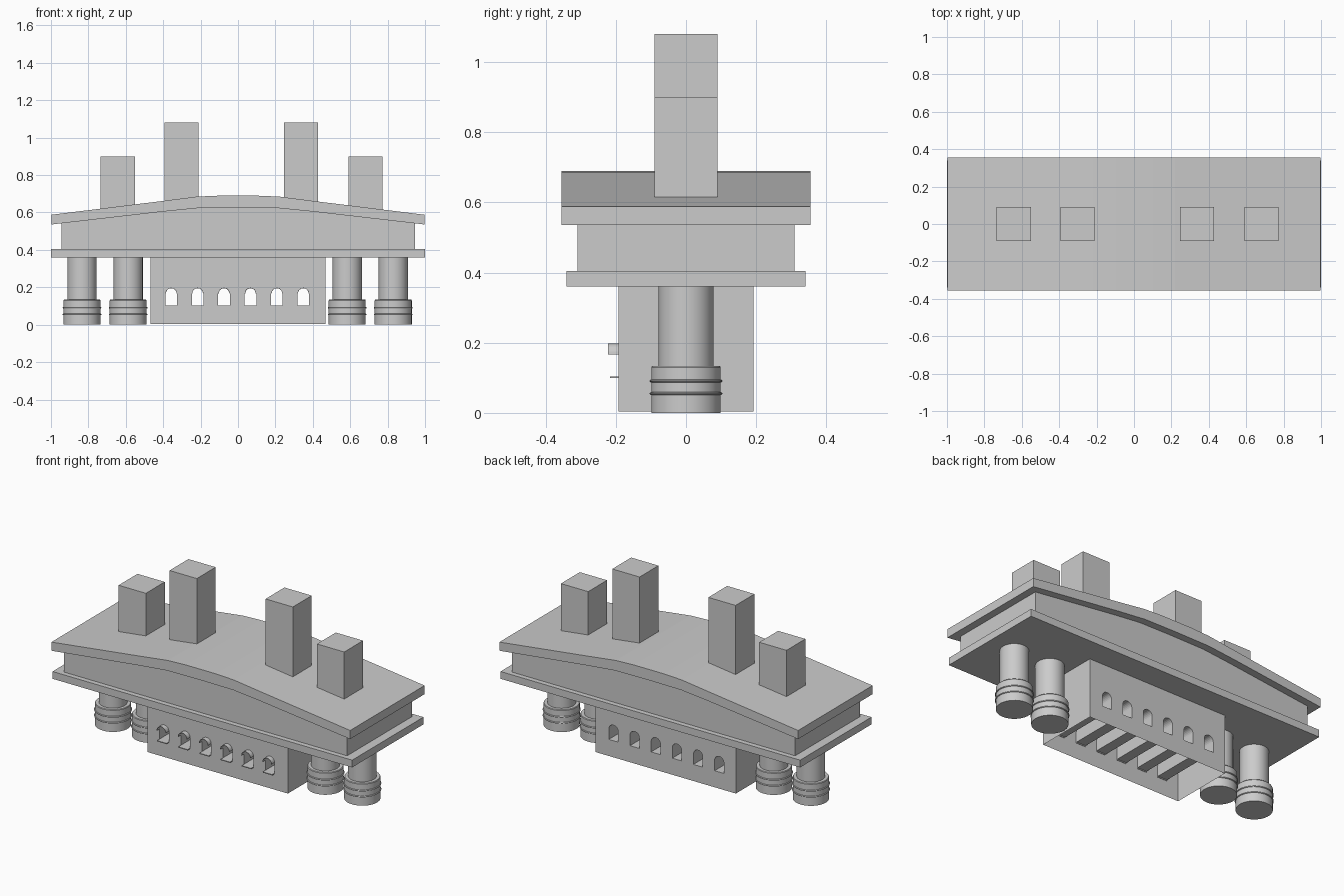
import bpy, bmesh, math

if "Cube" in bpy.data.objects:
    bpy.data.objects.remove(bpy.data.objects["Cube"])


def make(name, bm):
    bmesh.ops.recalc_face_normals(bm, faces=bm.faces)
    me = bpy.data.meshes.new(name)
    bm.to_mesh(me)
    bm.free()
    ob = bpy.data.objects.new(name, me)
    bpy.context.collection.objects.link(ob)
    return ob


def add_prism(bm, pts, y0, y1):
    """Extrude an x-z outline from y0 to y1."""
    face = bm.faces.new([bm.verts.new((x, y0, z)) for x, z in pts])
    ext = bmesh.ops.extrude_face_region(bm, geom=[face], use_keep_orig=True)["geom"]
    bmesh.ops.translate(bm, vec=(0, y1 - y0, 0),
                        verts=[g for g in ext if isinstance(g, bmesh.types.BMVert)])


def prism(name, pts, y0, y1):
    bm = bmesh.new()
    add_prism(bm, pts, y0, y1)
    return make(name, bm)


def box(name, x0, x1, hy, z0, z1):
    return prism(name, [(x0, z0), (x1, z0), (x1, z1), (x0, z1)], -hy, hy)


def lathe(name, x, profile, seg=48):
    bm = bmesh.new()
    verts = [bm.verts.new((r, 0, z)) for r, z in profile]
    edges = [bm.edges.new(p) for p in zip(verts, verts[1:])]
    bmesh.ops.spin(bm, geom=verts + edges, cent=(0, 0, 0), axis=(0, 0, 1),
                   angle=2 * math.pi, steps=seg)
    bmesh.ops.remove_doubles(bm, verts=bm.verts, dist=1e-5)
    ob = make(name, bm)
    ob.location.x = x
    bpy.ops.object.select_all(action='DESELECT')
    ob.select_set(True)
    bpy.context.view_layer.objects.active = ob
    bpy.ops.object.shade_smooth_by_angle(angle=math.radians(30))
    return ob


def mirrored(right_half):
    return [(-x, z) for x, z in reversed(right_half) if x > 0] + right_half


# Lower slab, frieze and gently arched roof
roof_top = [(0, .69), (.1, .69), (.22, .685), (.4, .662), (.997, .588)]
roof_low = [(0, .625), (.22, .623), (.4, .605), (.997, .536)]
box("lower_slab", -1, 1, .34, .36, .404)
prism("roof", mirrored(roof_top) + mirrored(roof_low)[::-1], -.355, .355)
frieze_top = roof_low[:-1] + [(.945, .542)]
prism("frieze", [(.945, .404), (-.945, .404)] + mirrored(frieze_top), -.31, .31)

# Chimney blocks
for x, top in [(-.643, .9), (-.303, 1.08), (.338, 1.08), (.681, .9)]:
    box("chimney", x - .091, x + .091, .09, .58, top)

# Columns with wider ringed bases
base = [(0, 0), (.099, 0), (.099, .13), (.096, .134), (0, .134)]
ring = [(.098 + .006 * math.cos(a), .0045 * math.sin(a))
        for a in [i * math.pi / 4 for i in range(9)]]
for x in (-.834, -.587, .584, .83):
    lathe("column_shaft", x, [(.078, .13), (.078, .36)])
    lathe("column_base", x, base)
    for z in (.055, .091):
        lathe("column_ring", x, [(r, z + h) for r, h in ring])

# Central block with arched tunnels
R, SPRING, SILL = .031, .167, .104
centres = [-.357 + .1412 * i for i in range(6)]


def arc(cx, r, n=12):
    return [(cx + r * math.cos(math.pi * i / n), SPRING + r * math.sin(math.pi * i / n))
            for i in range(n + 1)]


bm = bmesh.new()
for cx in centres:
    add_prism(bm, [(cx - R, SILL), (cx + R, SILL)] + arc(cx, R), -.25, .25)
cutter = make("window_cutter", bm)
block = box("central_block", -.468, .468, .193, .004, .36)
mod = block.modifiers.new("windows", 'BOOLEAN')
mod.object = cutter
mod.solver = 'EXACT'
deps = bpy.context.evaluated_depsgraph_get()
block.data = bpy.data.meshes.new_from_object(block.evaluated_get(deps))
block.modifiers.clear()
bpy.data.objects.remove(cutter)

# The underside of the central block is open
bm = bmesh.new()
bm.from_mesh(block.data)
bottom = [f for f in bm.faces if f.calc_center_median().z < .01]
bmesh.ops.delete(bm, geom=bottom, context='FACES')
bm.to_mesh(block.data)
bm.free()

# Thin arched hoods and sills in front of the windows
for cx in centres:
    prism("window_hood", arc(cx, R) + arc(cx, R - .003)[::-1], -.222, -.19)
    prism("window_sill", [(cx - R, .099), (cx + R, .099), (cx + R, SILL), (cx - R, SILL)],
          -.217, -.19)
